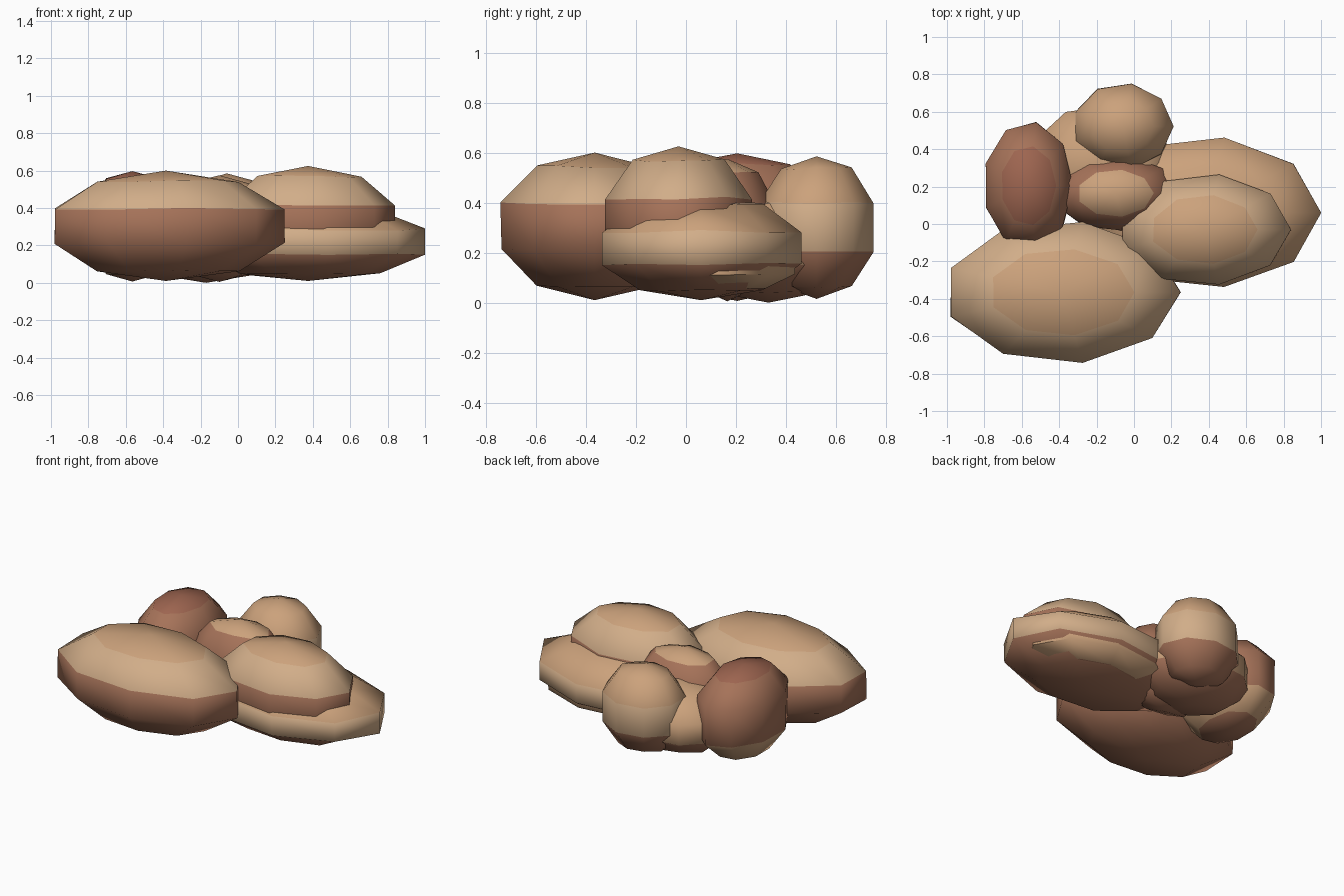
import bpy, bmesh, math, random

if "Cube" in bpy.data.objects:
    bpy.data.objects.remove(bpy.data.objects["Cube"])

random.seed(4)
SEG, ROWS = 9, 5


def material(name, r, g, b):
    m = bpy.data.materials.new(name)
    m.diffuse_color = (r, g, b, 1)
    m.use_nodes = True
    m.node_tree.nodes["Principled BSDF"].inputs["Base Color"].default_value = m.diffuse_color
    return m


MATS = [material("tan_stone", 0.64, 0.42, 0.25),
        material("orange_stone", 0.60, 0.36, 0.20),
        material("brown_stone", 0.38, 0.17, 0.10),
        material("red_stone", 0.34, 0.13, 0.08)]


def rock(name, centre, radii, bands, power=1.0):
    """Nine-sided boulder; bands colours each row top to bottom, lower power is boxier."""
    bm = bmesh.new()
    cx, cy, cz = centre
    rx, ry, rz = radii
    rings = []
    for i in range(1, ROWS):
        t = math.pi * i / ROWS
        h = math.copysign(abs(math.cos(t)) ** power, math.cos(t))
        ring = []
        for j in range(SEG):
            a = 2 * math.pi * j / SEG
            k = math.sin(t) / math.sin(math.pi * 2 / ROWS) * random.uniform(0.99, 1.01)
            ring.append(bm.verts.new((cx + rx * k * math.cos(a), cy + ry * k * math.sin(a),
                                      cz + rz * h + random.uniform(-0.006, 0.006))))
        rings.append(ring)
    top = bm.verts.new((cx, cy, cz + rz))
    bottom = bm.verts.new((cx, cy, cz - rz))
    for j in range(SEG):
        n = (j + 1) % SEG
        bm.faces.new((top, rings[0][j], rings[0][n])).material_index = bands[0]
        for i in range(ROWS - 2):
            f = bm.faces.new((rings[i][j], rings[i + 1][j], rings[i + 1][n], rings[i][n]))
            f.material_index = bands[i + 1]
        bm.faces.new((bottom, rings[-1][n], rings[-1][j])).material_index = bands[-1]
    bmesh.ops.recalc_face_normals(bm, faces=bm.faces)
    me = bpy.data.meshes.new(name)
    bm.to_mesh(me)
    bm.free()
    for m in MATS:
        me.materials.append(m)
    ob = bpy.data.objects.new(name, me)
    bpy.context.collection.objects.link(ob)
    bpy.ops.object.select_all(action='DESELECT')
    ob.select_set(True)
    bpy.context.view_layer.objects.active = ob
    bpy.ops.object.shade_smooth_by_angle(angle=math.radians(65))


# Large boulders
rock("front_left_boulder", (-0.385, -0.365, 0.305), (0.63, 0.38, 0.295), (1, 0, 2, 2, 2))
rock("right_upper_boulder", (0.375, -0.03, 0.325), (0.465, 0.30, 0.30), (1, 0, 2, 2, 2))
rock("right_lower_boulder", (0.375, 0.06, 0.22), (0.62, 0.405, 0.21), (1, 1, 0, 2, 2))
# Thin slab showing under the right boulder
rock("right_under_slab", (0.40, 0.13, 0.14), (0.50, 0.31, 0.10), (1, 1, 1, 1, 2))
# Smaller boulders at the back
rock("left_boulder", (-0.565, 0.205, 0.302), (0.24, 0.345, 0.295), (3, 2, 2, 1, 2), 0.75)
rock("back_boulder", (-0.06, 0.522, 0.30), (0.27, 0.23, 0.285), (1, 1, 0, 2, 2), 0.9)
# Fillers in the middle
rock("centre_boulder", (-0.10, 0.165, 0.29), (0.33, 0.205, 0.285), (1, 2, 1, 2, 2))
rock("middle_filler_boulder", (-0.17, 0.33, 0.22), (0.39, 0.31, 0.22), (1, 1, 1, 2, 2))
